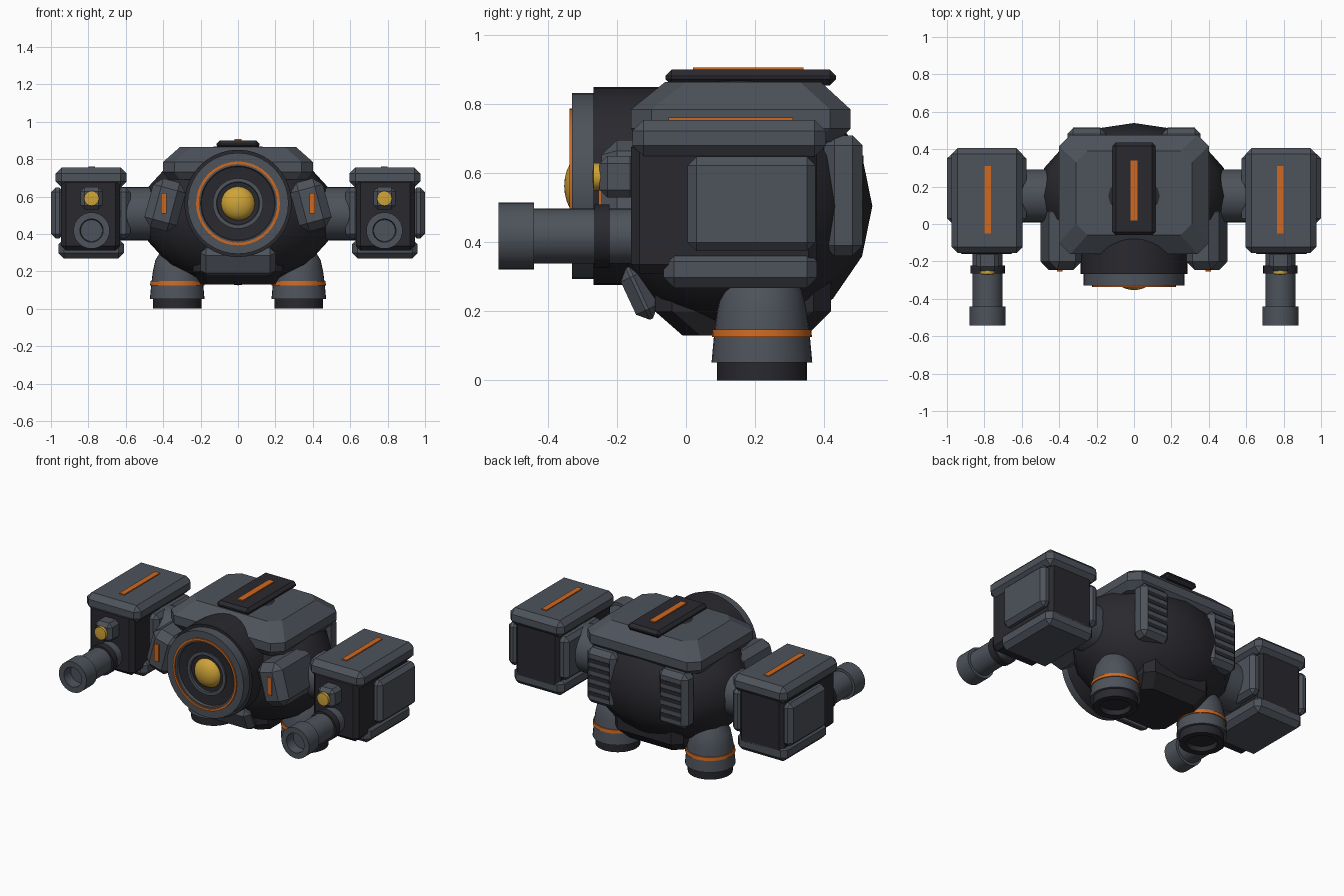
import bpy, bmesh, math
from mathutils import Matrix, Vector

cube = bpy.data.objects.get("Cube")
if cube:
    bpy.data.objects.remove(cube, do_unlink=True)


def material(name, color):
    m = bpy.data.materials.new(name)
    m.use_nodes = True
    m.diffuse_color = (*color, 1)
    m.node_tree.nodes["Principled BSDF"].inputs["Base Color"].default_value = (*color, 1)
    return m


GREY = material("slate grey", (0.075, 0.086, 0.105))
DARK = material("charcoal", (0.022, 0.022, 0.028))
ORANGE = material("orange", (0.62, 0.14, 0.015))
GOLD = material("amber", (0.62, 0.37, 0.04))


def finish(bm, name, mat, bevel=0.0):
    bmesh.ops.recalc_face_normals(bm, faces=bm.faces)
    me = bpy.data.meshes.new(name)
    bm.to_mesh(me)
    bm.free()
    ob = bpy.data.objects.new(name, me)
    bpy.context.collection.objects.link(ob)
    me.materials.append(mat)
    if bevel:
        mod = ob.modifiers.new("chamfer", "BEVEL")
        mod.width = bevel
        mod.segments = 1
    return ob


def smooth(ob):
    bpy.ops.object.select_all(action="DESELECT")
    ob.select_set(True)
    bpy.context.view_layer.objects.active = ob
    bpy.ops.object.shade_smooth_by_angle(angle=math.radians(30))
    return ob


def box(name, mat, x, y, z, bevel=0.0, roll=0.0):
    """Chamfered block from (min, max) pairs, rolled about the y axis."""
    bm = bmesh.new()
    size = [b - a for a, b in (x, y, z)]
    bmesh.ops.create_cube(bm, size=1, matrix=Matrix.Diagonal((*size, 1)))
    ob = finish(bm, name, mat, bevel)
    ob.location = [(a + b) / 2 for a, b in (x, y, z)]
    ob.rotation_euler.y = roll
    return ob


def lathe(name, mat, profile, at, axis="Z", segments=32):
    """Turn (radius, height) points around an axis through a point."""
    bm = bmesh.new()
    verts = [bm.verts.new((r, 0, h)) for r, h in profile]
    edges = [bm.edges.new(p) for p in zip(verts, verts[1:])]
    bmesh.ops.spin(bm, geom=verts + edges, cent=(0, 0, 0), axis=(0, 0, 1),
                   angle=math.tau, steps=segments, use_duplicate=False)
    bmesh.ops.remove_doubles(bm, verts=bm.verts, dist=0.0005)
    turn = {"Z": Matrix(), "Y": Matrix.Rotation(-math.pi / 2, 4, "X"),
            "X": Matrix.Rotation(math.pi / 2, 4, "Y")}[axis]
    bmesh.ops.transform(bm, matrix=Matrix.Translation(at) @ turn, verts=bm.verts)
    return smooth(finish(bm, name, mat))


def loft(name, mat, levels, cut):
    """Stack corner-cut rectangles given as (z, half width, y min, y max)."""
    bm = bmesh.new()
    rings = []
    for z, w, a, b in levels:
        pts = [(w, a + cut), (w, b - cut), (w - cut, b), (cut - w, b),
               (-w, b - cut), (-w, a + cut), (cut - w, a), (w - cut, a)]
        rings.append([bm.verts.new((px, py, z)) for px, py in pts])
    for lo, hi in zip(rings, rings[1:]):
        for i in range(8):
            j = (i + 1) % 8
            bm.faces.new((lo[i], lo[j], hi[j], hi[i]))
    bm.faces.new(rings[0])
    bm.faces.new(rings[-1])
    return finish(bm, name, mat)


def span(centre, half):
    return (centre - half, centre + half)


# Core body
bm = bmesh.new()
bmesh.ops.create_uvsphere(bm, u_segments=16, v_segments=8, radius=1,
                          matrix=Matrix.Translation((0, 0.15, 0.505))
                          @ Matrix.Diagonal((0.52, 0.39, 0.38, 1)))
smooth(finish(bm, "body_core", DARK))

# Armour plates on the body
loft("top_armour", GREY, [(0.69, 0.37, -0.13, 0.44), (0.73, 0.4, -0.16, 0.477),
                          (0.785, 0.4, -0.16, 0.477), (0.865, 0.31, -0.06, 0.39)], 0.06)
loft("belly_plate", DARK, [(0.13, 0.2, -0.01, 0.35), (0.2, 0.24, -0.09, 0.42),
                           (0.3, 0.24, -0.09, 0.42)], 0.05)
box("top_hatch", DARK, span(0, 0.115), (-0.06, 0.435), (0.855, 0.9), 0.018)
box("top_strip", ORANGE, span(0, 0.02), (0.02, 0.34), (0.898, 0.907))
chin = box("chin_plate", GREY, span(0, 0.2), (-0.17, -0.1), (0.17, 0.335), 0.03)
chin.rotation_euler.x = math.radians(25)

# Eye, turned around the front axis
eye = (0, 0, 0.563)
lathe("eye_housing", DARK, [(0, -0.02), (0.287, -0.02), (0.287, -0.268), (0, -0.268)], eye, "Y", 40)
lathe("eye_rim", GREY, [(0.25, -0.25), (0.27, -0.25), (0.27, -0.33), (0.2, -0.33),
                        (0.19, -0.29), (0.19, -0.25)], eye, "Y", 40)
lathe("eye_orange_ring", ORANGE, [(0.21, -0.325), (0.21, -0.337), (0.224, -0.337),
                                  (0.224, -0.325)], eye, "Y", 40)
lathe("eye_dish", DARK, [(0.205, -0.26), (0.205, -0.315), (0, -0.295)], eye, "Y", 40)
lathe("eye_inner_ring", GREY, [(0.135, -0.29), (0.135, -0.318), (0.115, -0.318),
                               (0.11, -0.29)], eye, "Y", 40)
arc = [i * math.pi / 12 for i in range(7)]
lathe("eye_lens", GOLD, [(0.092 * math.cos(a), -0.295 - 0.058 * math.sin(a))
                         for a in arc[:-1]] + [(0, -0.353)], eye, "Y", 32)

for side, s in (("left", 1), ("right", -1)):
    def mx(a, b):
        return tuple(sorted((s * a, s * b)))

    # Cheek plate with marker
    box(side + "_cheek", GREY, mx(0.3, 0.48), (-0.245, 0.11), (0.42, 0.69), 0.045,
        roll=-s * math.radians(15))
    box(side + "_cheek_strip", ORANGE, mx(0.382, 0.412), (-0.254, -0.24), (0.51, 0.62))

    # Rear vent with slots
    box(side + "_vent", GREY, mx(0.15, 0.355), (0.40, 0.512), (0.36, 0.71), 0.03)
    for i in range(5):
        z = 0.43 + i * 0.052
        box(f"{side}_vent_slot_{i + 1}", DARK, mx(0.18, 0.325), (0.507, 0.515),
            span(z, 0.013))

    # Leg
    hip = (s * 0.325, 0.22, 0)
    lathe(side + "_foot", DARK, [(0, 0.03), (0.085, 0.03), (0.09, 0), (0.13, 0),
                                 (0.13, 0.06), (0, 0.06)], hip)
    lathe(side + "_leg", GREY, [(0, 0.052), (0.146, 0.052), (0.138, 0.14), (0.13, 0.2),
                                (0.117, 0.26), (0.08, 0.32), (0, 0.32)], hip)
    lathe(side + "_leg_band", ORANGE, [(0.13, 0.125), (0.145, 0.125), (0.143, 0.147),
                                       (0.13, 0.147)], hip)

    # Shoulder joint
    lathe(side + "_shoulder", GREY, [(0, -0.12), (0.142, -0.12), (0.142, 0.12), (0, 0.12)],
          (s * 0.53, 0.15, 0.508), "X")

    # Arm pod
    box(side + "_pod", DARK, mx(0.63, 0.945), (-0.16, 0.38), (0.31, 0.7), 0.025)
    box(side + "_pod_cap", GREY, mx(0.595, 0.975), (-0.155, 0.405), (0.648, 0.755), 0.032)
    box(side + "_pod_base", GREY, mx(0.61, 0.96), (-0.065, 0.38), (0.268, 0.375), 0.03)
    box(side + "_pod_outer_plate", GREY, mx(0.93, 1.0), (0.005, 0.375), (0.375, 0.648), 0.025)
    box(side + "_pod_inner_plate", GREY, mx(0.575, 0.65), (0.005, 0.375), (0.375, 0.648), 0.025)
    box(side + "_pod_strip", ORANGE, mx(0.765, 0.8), (-0.05, 0.31), (0.753, 0.761))

    # Barrel with collar and hollow muzzle
    bore = (s * 0.783, 0, 0.418)
    lathe(side + "_barrel", GREY, [(0, -0.1), (0.08, -0.1), (0.08, -0.45), (0, -0.45)], bore, "Y")
    lathe(side + "_barrel_collar", DARK, [(0.07, -0.222), (0.092, -0.222), (0.092, -0.265),
                                          (0.07, -0.265)], bore, "Y")
    lathe(side + "_muzzle", GREY, [(0, -0.44), (0.097, -0.44), (0.097, -0.543),
                                   (0.062, -0.543), (0.058, -0.48), (0, -0.48)], bore, "Y")

    # Lamp above the barrel
    box(side + "_lamp_case", GREY, mx(0.725, 0.842), (-0.25, -0.14), (0.53, 0.65), 0.022)
    lathe(side + "_lamp", GOLD, [(0, -0.24), (0.04, -0.24), (0.04, -0.268), (0, -0.272)],
          (s * 0.783, 0, 0.59), "Y", 16)
